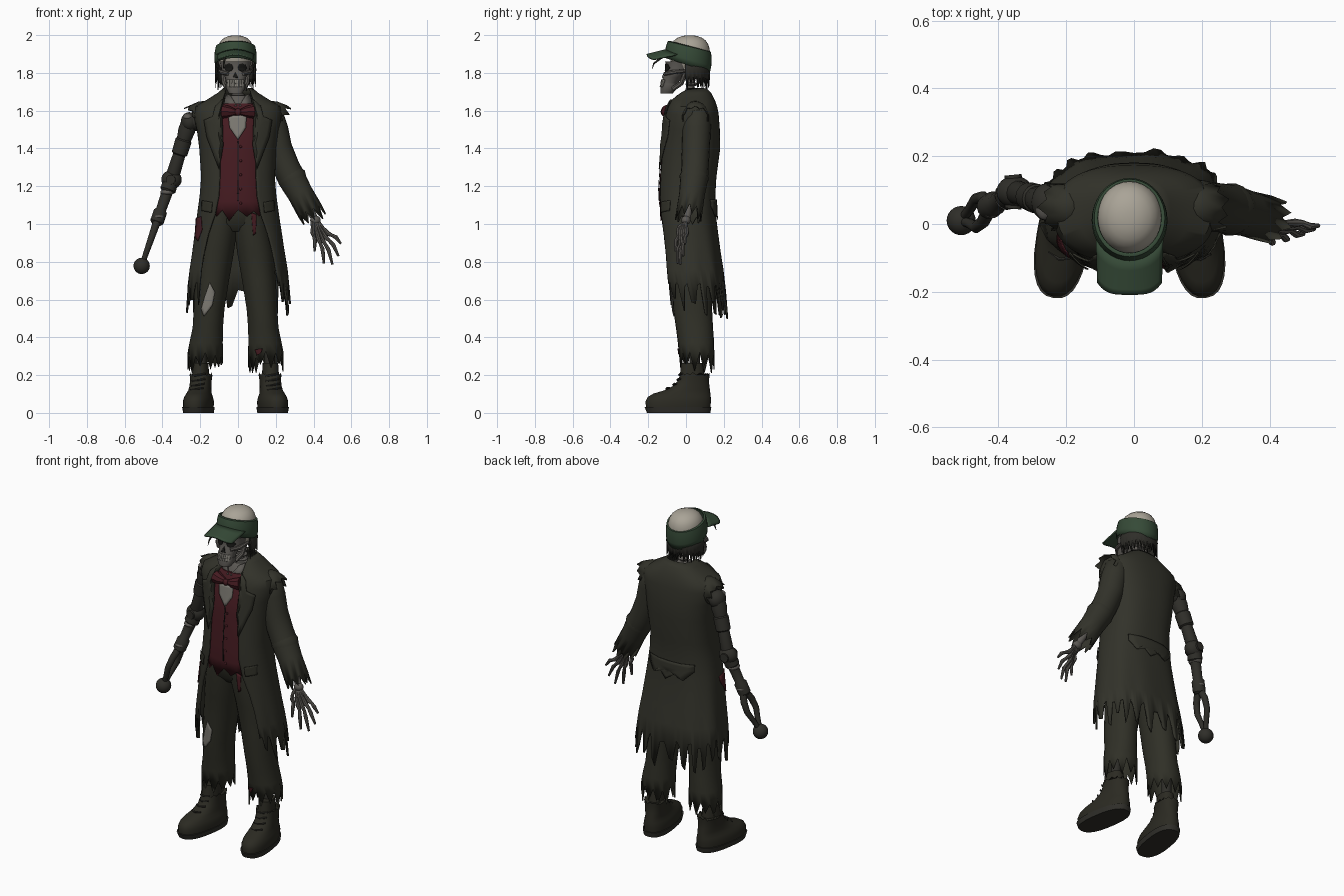
import bpy, bmesh, math, random
from math import sin, cos, pi
from mathutils import Vector, Matrix
from mathutils.bvhtree import BVHTree

if "Cube" in bpy.data.objects:
    bpy.data.objects.remove(bpy.data.objects["Cube"])

random.seed(7)
MATS = {}
for mname, col in {
    "coat cloth": (.032, .032, .023), "trouser cloth": (.029, .029, .020),
    "boot leather": (.024, .023, .016), "vest red": (.060, .011, .015),
    "cap green": (.036, .068, .038), "pale bone": (.40, .37, .31),
    "aged bone": (.105, .098, .088), "shirt grey": (.21, .20, .175),
    "dark hollow": (.008, .008, .007), "dark metal": (.028, .027, .022)}.items():
    MATS[mname] = bpy.data.materials.new(mname)
    MATS[mname].diffuse_color = (*col, 1)


def build(name, verts, faces, mat, thick=0.0, angle=40):
    me = bpy.data.meshes.new(name)
    me.from_pydata([tuple(v) for v in verts], [], faces)
    bm = bmesh.new()
    bm.from_mesh(me)
    bmesh.ops.recalc_face_normals(bm, faces=bm.faces)
    bm.to_mesh(me)
    bm.free()
    me.materials.append(MATS[mat])
    me.shade_smooth()
    me.set_sharp_from_angle(angle=math.radians(angle))
    ob = bpy.data.objects.new(name, me)
    bpy.context.collection.objects.link(ob)
    if thick:
        m = ob.modifiers.new("thickness", "SOLIDIFY")
        m.thickness, m.offset = thick, 0
    return ob


def skin(rows, closed=True, caps=(False, False)):
    n = len(rows[0])
    verts = [v for r in rows for v in r]
    faces = [(i*n+j, i*n+(j+1) % n, (i+1)*n+(j+1) % n, (i+1)*n+j)
             for i in range(len(rows)-1) for j in range(n if closed else n-1)]
    if caps[0]:
        faces.append(tuple(range(n)))
    if caps[1]:
        faces.append(tuple(range(len(verts)-n, len(verts))))
    return verts, faces


def spow(v, p):
    return math.copysign(abs(v)**p, v)


def rag(j, depth):
    return random.uniform(.5, 1)*depth if j % 2 else random.uniform(0, .25)*depth


def loft(name, rings, mat, n=24, p=.9, ragged=0, caps=(True, True), thick=0, xf=None):
    """Stack of flat rings: (z, centre x, half width, front y, back y)."""
    rows = []
    for i, (z, cx, a, yf, yb) in enumerate(rings):
        cut = ragged and i == len(rings)-1
        rows.append([Vector((cx+a*spow(sin(t), p), (yf+yb)/2-(yb-yf)/2*spow(cos(t), p),
                             z-(rag(j, ragged) if cut else 0)))
                     for j, t in enumerate(2*pi*k/n for k in range(n))])
    if xf:
        rows = [[xf @ v for v in r] for r in rows]
    return build(name, *skin(rows, True, caps), mat, thick)


def tube(name, pts, mat, n=12, ragged=0, thick=0):
    """Round tube through (x, y, z, radius) points."""
    P = [Vector(q[:3]) for q in pts]
    rows = []
    for i, q in enumerate(pts):
        d = (P[min(i+1, len(P)-1)]-P[max(i-1, 0)]).normalized()
        u = d.cross(Vector((0, 1, 0.01))).normalized()
        w = d.cross(u)
        cut = ragged and i == len(pts)-1
        rows.append([P[i]+q[3]*(u*cos(2*pi*k/n)+w*sin(2*pi*k/n))
                     + d*(rag(k, ragged) if cut else 0) for k in range(n)])
    return build(name, *skin(rows, True, (not thick, not thick)), mat, thick)


def ball(name, c, r, mat):
    bm = bmesh.new()
    bmesh.ops.create_uvsphere(bm, u_segments=24, v_segments=16, radius=1,
                              matrix=Matrix.Translation(c) @ Matrix.Diagonal((*r, 1)))
    me = [v.co.copy() for v in bm.verts], [[v.index for v in f.verts] for f in bm.faces]
    bm.free()
    return build(name, *me, mat)


def decal(name, outline, targets, mat, side=-1, lift=.006, thick=.004):
    """Plate laid over the targets from the front (-1) or back (1)."""
    dg = bpy.context.evaluated_depsgraph_get()
    trees = [BVHTree.FromObject(t, dg) for t in targets]
    k = len(outline)
    cen = sum((Vector(q) for q in outline), Vector((0, 0)))/k
    rim = [Vector(outline[i]).lerp(Vector(outline[(i+1) % k]), s/4) for i in range(k) for s in range(4)]
    rows = []
    for f in (.02, .35, .7, 1):
        row = []
        for q in rim:
            x, z = cen.lerp(q, f)
            hits = [h[0].y for h in (t.ray_cast(Vector((x, side*2, z)), Vector((0, -side, 0)))
                                     for t in trees) if h[0]]
            y = side*max(side*h for h in hits) if hits else 0
            row.append(Vector((x, y+side*lift, z)))
        rows.append(row)
    return build(name, *skin(rows, True, (True, False)), mat, thick)


# Vest, shirt and hips
vest_rows = [(1.635, 0, .10, -.075, .10), (1.60, 0, .15, -.10, .13), (1.4, 0, .165, -.122, .14),
             (1.2, 0, .16, -.138, .12), (1.12, 0, .165, -.138, .12), (1.08, 0, .168, -.135, .12)]
vest = loft("vest", vest_rows, "vest red", 28, .85, .07, (True, False), .006)
loft("shirt_neck", [(1.58, 0, .09, -.07, .1), (1.64, 0, .08, -.065, .1), (1.68, 0, .05, -.03, .08)],
     "aged bone")
hips = loft("trouser_hips", [(1.2, 0, .14, -.11, .11), (1.08, -.005, .16, -.118, .12),
            (1.0, -.01, .165, -.105, .13), (.96, -.01, .13, -.07, .11)], "trouser cloth")

# Trousers, ankles and boots
legs, boots = {}, {}
for s, side in ((-1, "right"), (1, "left")):
    o = -.013
    legs[s] = loft(side+"_trouser_leg", [(z, s*c+o, a, f, b) for z, c, a, f, b in (
        (1.08, .075, .08, -.11, .12), (.98, .085, .092, -.108, .13), (.85, .105, .094, -.085, .14),
        (.7, .124, .087, -.072, .14), (.55, .14, .079, -.065, .135), (.45, .147, .078, -.05, .14),
        (.37, .156, .086, -.04, .146), (.325, .16, .092, -.03, .148))],
        "trouser cloth", 22, .95, .12, (True, False), .006)
    ax = s*.182+o
    tube(side+"_shin_bone", [(ax, .05, .45, .028), (ax, .045, .2, .028)], "dark metal")
    turn = Matrix.Translation((ax, .05, 0)) @ Matrix.Rotation(s*math.radians(9), 4, "Z")
    loft(side+"_boot_sole", [(0, 0, .074, -.26, .08), (.03, 0, .079, -.272, .085)],
         "dark metal", 28, .8, xf=turn)
    boots[s] = loft(side+"_boot", [(.03, 0, .075, -.265, .08), (.06, 0, .077, -.268, .083),
        (.085, 0, .070, -.255, .082), (.102, 0, .062, -.225, .08), (.12, 0, .058, -.165, .078),
        (.145, 0, .056, -.115, .074), (.175, 0, .056, -.09, .072), (.215, 0, .06, -.08, .075)],
        "boot leather", 28, .88, .02, (True, True), xf=turn)
    loft(side+"_boot_tongue", [(.19, 0, .045, -.085, .05), (.265, 0, .04, -.075, .04)],
         "boot leather", 16, xf=turn)
    for i, (y, z) in enumerate(((-.155, .121), (-.118, .143), (-.096, .168), (-.086, .195))):
        a, b = turn @ Vector((-.035, y+.015, z)), turn @ Vector((.035, y+.01, z+.012))
        m = turn @ Vector((0, y-.002, z+.006))
        tube(f"{side}_boot_lace_{i}", [(*a, .005), (*m, .005), (*b, .005)], "dark metal", 6)

# Long coat: open at the front, ragged hem that is longest at the back
coat_rows = [(1.715, .075, .0, .105, .062), (1.69, .105, -.04, .13, .07),
    (1.655, .16, -.08, .148, .08), (1.62, .222, -.095, .16, .09), (1.58, .232, -.108, .168, .092),
    (1.5, .213, -.12, .174, .092), (1.4, .2, -.13, .176, .092), (1.25, .19, -.142, .156, .095),
    (1.15, .198, -.145, .15, .10), (1.05, .212, -.143, .153, .12), (.95, .226, -.142, .165, .155),
    (.85, .24, -.14, .178, .18), (.76, .254, -.138, .192, .196), (.70, .263, -.135, .201, .206)]
rows, N = [], 67
for i, (z, a, yf, yb, ox) in enumerate(coat_rows):
    p = .8
    t0 = math.asin((ox/a)**(1/p))
    row = []
    for j in range(N):
        t = t0+(2*pi-2*t0)*j/(N-1)
        fold = 1+.018*sin(9*t)*max(0, 1.1-z)/.4
        dz = rag(j//2, .15+.02*(1-cos(t)))+.008*(1-cos(t)) if i == len(coat_rows)-1 else 0
        row.append(Vector((a*fold*spow(sin(t), p)*(1+dz*.25), (yf+yb)/2-(yb-yf)/2*fold*spow(cos(t), p)
                           + dz*.08, z-dz)))
    rows.append(row)
coat = build("long_coat", *skin(rows, False), "coat cloth", .010)

# Lapels, pockets, torn back flap and patches
for s, side in ((-1, "right"), (1, "left")):
    decal(side+"_lapel", [(s*.07, 1.67), (s*.12, 1.625), (s*.135, 1.57), (s*.18, 1.55),
          (s*.165, 1.46), (s*.10, 1.29), (s*.078, 1.42), (s*.085, 1.56)], [coat, vest],
          "coat cloth", lift=.010, thick=.006)
    decal(side+"_pocket_flap", [(s*.135, 1.115), (s*.19, 1.125), (s*.193, 1.07), (s*.14, 1.06)],
          [coat], "trouser cloth", lift=.008)
decal("back_flap", [(-.15, 1.13), (.15, 1.13), (.15, 1.09), (.11, 1.04), (.07, 1.07), (.02, 1.02),
      (-.04, 1.06), (-.09, 1.03), (-.15, 1.09)], [coat], "coat cloth", 1, .007)
decal("side_red_patch", [(-.222, 1.03), (-.195, 1.04), (-.19, .97), (-.212, .91), (-.228, .93)],
      [coat], "vest red")
decal("hip_red_patch", [(.07, 1.06), (.098, 1.05), (.095, .95), (.08, .94)], [hips, legs[1]],
      "vest red")
decal("hem_red_patch", [(.09, .335), (.13, .34), (.12, .315), (.10, .305)], [legs[1]], "vest red")
decal("knee_bone_patch", [(-.15, .69), (-.122, .64), (-.135, .57), (-.18, .51), (-.195, .55),
      (-.175, .62)], [legs[-1]], "shirt grey")

# Shirt front, bow tie, vest seam and buttons
decal("shirt_front", [(-.052, 1.575), (.045, 1.575), (.042, 1.51), (.0, 1.445), (-.045, 1.51)],
      [vest], "shirt grey")
decal("vest_seam", [(-.002, 1.44), (.002, 1.44), (.002, 1.07), (-.002, 1.07)], [vest],
      "dark hollow", lift=.004)
for i in range(5):
    ball(f"vest_button_{i}", (.014, -.127-.004*min(i, 3), 1.41-.075*i), (.007, .005, .007), "vest red")
for s, side in ((-1, "right"), (1, "left")):
    tube(side+"_bow_wing", [(s*.008, -.108, 1.592, .014), (s*.04, -.108, 1.594, .028),
                            (s*.078, -.095, 1.596, .038)], "vest red", 8)
    build(side+"_shirt_collar", [(s*.005, -.085, 1.625), (s*.07, -.07, 1.62), (s*.068, .0, 1.69),
          (s*.04, -.045, 1.68)], [(0, 1, 2, 3)], "aged bone", .006)
ball("bow_knot", (0, -.118, 1.593), (.017, .014, .02), "vest red")

# Neck vertebrae
tube("neck_core", [(0, .03, 1.55, .022), (0, .02, 1.78, .022)], "aged bone")
for i in range(6):
    ball(f"vertebra_{i}", (0, .03, 1.60+.028*i), (.036, .034, .011), "aged bone")

# Skull
hx = -.013
loft("cranium", [(z, hx, .097*f, .02-.107*f, .02+.107*f) for z, f in (
     (1.81, .75), (1.85, .93), (1.89, 1), (1.925, .985), (1.95, .92), (1.97, .8), (1.985, .62),
     (1.995, .38), (1.999, .15))], "pale bone", 28, 1)
loft("face", [(1.86, hx, .084, -.110, .07), (1.825, hx, .076, -.106, .04), (1.80, hx, .074, -.112, .01),
     (1.775, hx, .054, -.122, -.02), (1.745, hx, .048, -.13, -.045)], "aged bone", 24, .9)
loft("jaw", [(1.745, hx, .052, -.127, -.045), (1.72, hx, .052, -.135, -.045),
     (1.692, hx, .036, -.135, -.07)], "aged bone", 20, .85)
face = [bpy.data.objects["face"], bpy.data.objects["jaw"]]
for s, side in ((-1, "right"), (1, "left")):
    decal(side+"_eye_socket", [(hx+s*(.036+.024*cos(k*pi/4)), 1.828+.021*sin(k*pi/4))
          for k in range(8)], face, "dark hollow", lift=.004)
    tube(side+"_cheekbone", [(hx+s*.04, -.112, 1.795, .01), (hx+s*.074, -.075, 1.803, .012),
                             (hx+s*.083, .0, 1.81, .009)], "aged bone", 8)
    tube(side+"_jaw_hinge", [(hx+s*.043, -.07, 1.715, .014), (hx+s*.06, -.025, 1.745, .013),
                             (hx+s*.068, .0, 1.81, .012)], "aged bone", 8)
decal("nose_hollow", [(hx, 1.805), (hx+.014, 1.775), (hx-.014, 1.775)], face, "dark hollow", lift=.004)
for i in range(7):
    x = hx-.036+.012*i
    decal(f"tooth_{i}", [(x-.005, 1.764), (x+.005, 1.764), (x+.005, 1.726), (x-.005, 1.726)],
          face, "shirt grey", lift=.004)

# Hair hanging below the cap at sides and back
for layer in (0, 1):
    rows = []
    for i, (z, r) in enumerate(((1.87, .10), (1.82, .108), (1.795, .105))):
        rows.append([Vector((hx+(r-.012*layer)*sin(t), .018-(r-.012*layer)*cos(t),
                     z-(rag(j, .075+.02*layer) if i == 2 else 0)))
                     for j, t in enumerate(1.35+(2*pi-2.7)*k/36 for k in range(37))])
    build(f"hair_layer_{layer}", *skin(rows, False), "dark metal", .004)
tube("hair_lock", [(-.07, -.13, 1.88, .006), (-.075, -.17, 1.85, .005), (-.078, -.18, 1.82, .001)],
     "dark metal", 6)

# Cap band (tilted, open crown) and peak
rows = []
for h, r in ((0, .106), (.03, .109), (.07, .107), (.095, .102), (.098, .094)):
    rows.append([Vector((hx+r*sin(t), .008-r*1.1*cos(t)+.1*h,
                 (1.842+h)+(.037-.01*h/.1)*cos(t))) for t in (2*pi*k/36 for k in range(36))])
build("cap_band", *skin(rows), "cap green", .006)
rows = []
for f in (0, .3, .6, .85, 1):
    row = []
    for k in range(17):
        u = -1+k/8
        y0 = .008-.114*math.sqrt(1-.78*u*u)
        y1 = -.208+.035*abs(u)**4
        row.append(Vector((hx+.097*u*(1-.04*f), y0+(y1-y0)*f, 1.922-.026*f-.026*u*u)))
    rows.append(row)
build("cap_peak", *skin(rows, False), "cap green", .008)

# Left sleeve with torn cuff and shoulder edges
sleeve = [(.14, .055, 1.60, .05), (.17, .058, 1.565, .07), (.19, .055, 1.50, .072),
          (.213, .052, 1.40, .07), (.255, .048, 1.30, .068), (.285, .043, 1.24, .07),
          (.33, .032, 1.16, .064), (.375, .02, 1.08, .066)]
tube("left_sleeve", sleeve, "coat cloth", 20, .08, .008)
tube("left_sleeve_fold", [(.262, .048, 1.29, .06), (.285, .043, 1.245, .078),
                          (.31, .038, 1.20, .064)], "coat cloth", 18)
for s, side in ((-1, "right"), (1, "left")):
    tube(side+"_shoulder_tatter", [(s*.14, .045, 1.61, .045), (s*.18, .05, 1.59, .062),
         (s*.218, .05, 1.57, .068)], "coat cloth", 18, .045, .006)

# Skeletal left hand
tube("left_forearm_bone", [(.345, .025, 1.14, .022), (.405, .005, 1.03, .019)], "aged bone")
ball("left_wrist", (.41, .0, 1.02), (.028, .024, .024), "aged bone")
for i, (kx, kz, tx, tz, ty) in enumerate(((.425, .925, .455, .79, -.045), (.443, .925, .50, .785, -.03),
        (.46, .935, .532, .83, -.015), (.475, .95, .545, .895, -.005), (.395, .955, .405, .855, -.055))):
    w = (.405+.006*i if i < 4 else .395, -.004, 1.01)
    ky = -.03+.011*i if i < 4 else -.04
    m = ((kx+tx)/2+.008, (ky+ty)/2-.006, (kz+tz)/2+.008)
    tube(f"left_finger_{i}", [(*w, .012), ((w[0]+kx)/2, ky, (w[2]+kz)/2, .009), (kx, ky, kz, .013),
         ((kx+m[0])/2, ky, (kz+m[2])/2, .009), (*m, .011), (tx, ty, tz, .006)], "aged bone", 8)

# Mechanical right arm
S, E, W, B = (-.258, .065, 1.54), (-.352, .095, 1.235), (-.43, .05, 1.01), (-.51, .01, .778)
lerp = lambda a, b, f: tuple(Vector(a).lerp(Vector(b), f))
tube("arm_socket", [(-.17, .055, 1.55, .05), (-.235, .06, 1.545, .05)], "dark metal")
ball("arm_shoulder_joint", S, (.045, .055, .052), "dark metal")
ball("arm_shoulder_bone", (-.265, .05, 1.565), (.026, .038, .02), "aged bone")
tube("arm_upper", [(*lerp(S, E, f), r) for f, r in ((0, .042), (.15, .045), (.3, .038), (.32, .044),
     (.55, .042), (.57, .033), (.9, .036), (1, .03))], "dark metal", 14)
ball("arm_elbow_joint", E, (.054, .047, .05), "dark metal")
for k, y in enumerate((-.05, .05)):
    tube(f"arm_elbow_bolt_{k}", [(E[0], E[1], E[2], .026), (E[0]-.005, E[1]+y, E[2], .026)],
         "dark metal", 10)
tube("arm_forearm", [(*lerp(E, W, f), r) for f, r in ((0, .04), (.25, .042), (.3, .03), (.7, .027),
     (.75, .036), (1, .036), (1.05, .025))], "dark metal", 14)
ball("arm_forearm_bone", lerp(E, W, .3), (.036, .04, .018), "aged bone")
ball("arm_wrist_bone", lerp(E, W, .87), (.034, .039, .016), "aged bone")
for k, s in enumerate((-1, 1)):
    tube(f"arm_fork_{k}", [(*(Vector(lerp(W, B, f))+Vector((0, s*o, 0))), r) for f, o, r in (
         (0, .012, .021), (.2, .036, .019), (.45, .042, .017), (.7, .02, .015), (.95, .004, .013))],
         "dark metal", 10)
ball("arm_end_ball", B, (.043, .043, .043), "dark metal")

for m in bpy.data.materials:
    if m.users and not m.is_grease_pencil:
        m.use_nodes = True
        m.node_tree.nodes["Principled BSDF"].inputs["Base Color"].default_value = m.diffuse_color
